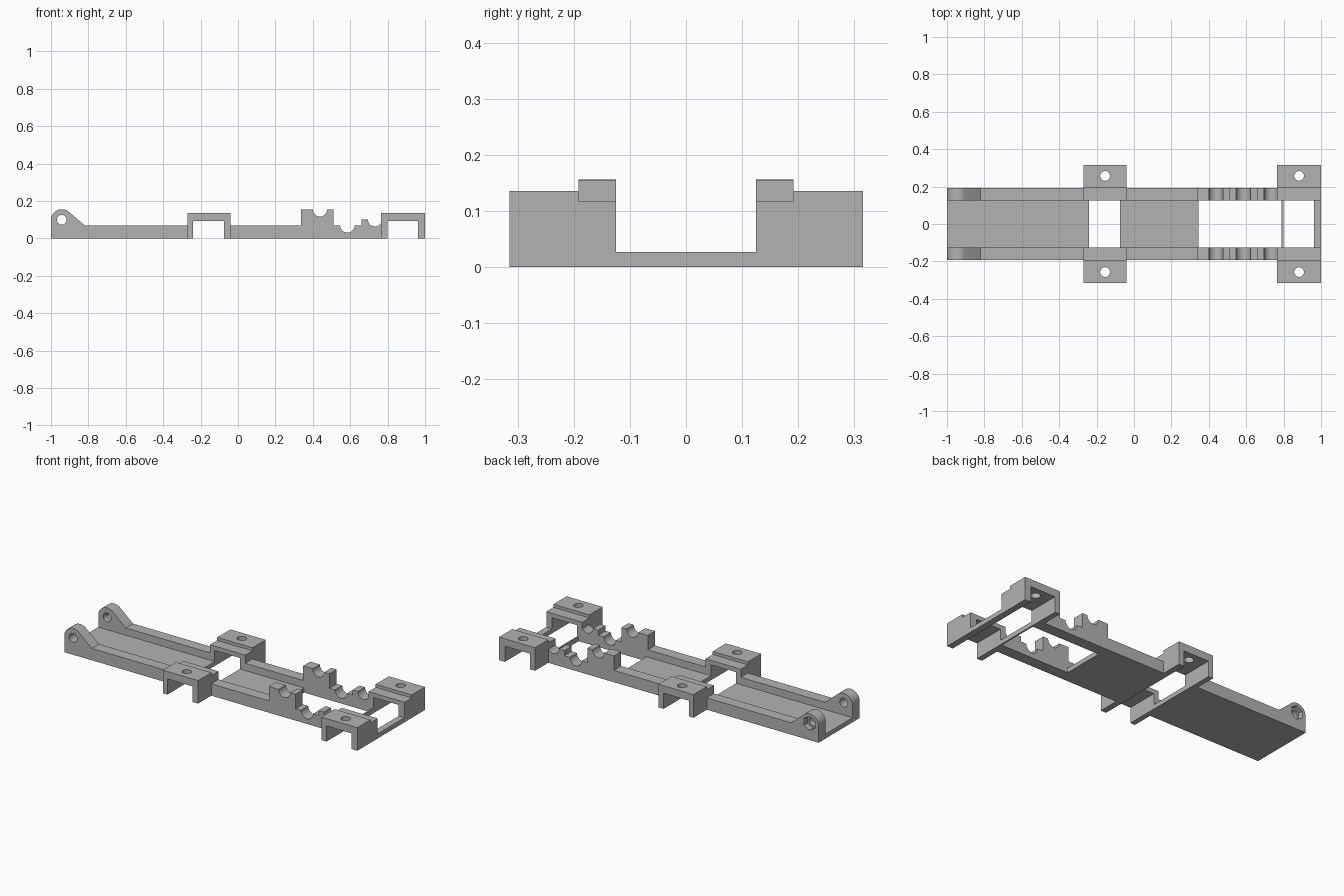
import bpy, bmesh
from math import sin, cos, radians, pi

if "Cube" in bpy.data.objects:
    bpy.data.objects.remove(bpy.data.objects["Cube"])

grey = bpy.data.materials.new("plain_grey")
grey.use_nodes = True
COLOUR = (0.45, 0.45, 0.45, 1)
grey.diffuse_color = COLOUR
grey.node_tree.nodes["Principled BSDF"].inputs["Base Color"].default_value = COLOUR

INNER, OUTER, EDGE = 0.125, 0.192, 0.315   # rail inside, rail outside, tab edge
FLOOR, RAIL, ARCH = 0.027, 0.07, 0.092     # heights
BRACKETS = [(-0.27, -0.24, -0.075, -0.04), (0.765, 0.798, 0.962, 1.0)]


def arc(cx, cz, r, start, end, steps=14):
    angles = [radians(start + (end - start) * i / steps) for i in range(steps + 1)]
    return [(cx + r * cos(a), cz + r * sin(a)) for a in angles]


def extrude(name, points, lo, hi, axis="y"):
    """Solid from a 2D profile, x-z along y or x-y along z."""
    bm = bmesh.new()
    place = (lambda p: (p[0], lo, p[1])) if axis == "y" else (lambda p: (p[0], p[1], lo))
    face = bm.faces.new([bm.verts.new(place(p)) for p in points])
    moved = bmesh.ops.extrude_face_region(bm, geom=[face])["geom"]
    shift = (0, hi - lo, 0) if axis == "y" else (0, 0, hi - lo)
    bmesh.ops.translate(bm, vec=shift, verts=[g for g in moved if isinstance(g, bmesh.types.BMVert)])
    bmesh.ops.recalc_face_normals(bm, faces=bm.faces)
    mesh = bpy.data.meshes.new(name)
    bm.to_mesh(mesh)
    bm.free()
    mesh.materials.append(grey)
    obj = bpy.data.objects.new(name, mesh)
    bpy.context.collection.objects.link(obj)
    return obj


def activate(obj):
    bpy.ops.object.select_all(action="DESELECT")
    obj.select_set(True)
    bpy.context.view_layer.objects.active = obj


def cut(obj, cutter):
    mod = obj.modifiers.new("hole", "BOOLEAN")
    mod.operation, mod.solver, mod.object = "DIFFERENCE", "EXACT", cutter
    activate(obj)
    bpy.ops.object.modifier_apply(modifier=mod.name)
    bpy.data.objects.remove(cutter)


def finish(obj):
    activate(obj)
    bpy.ops.object.shade_smooth_by_angle(angle=radians(30))


def circle(cx, cy, r, sides):
    return [(cx + r * sin(2 * pi * i / sides), cy + r * cos(2 * pi * i / sides)) for i in range(sides)]


def portal(bracket, top):
    """Outline over the bracket, left to right."""
    return [(bracket[0], top), (bracket[3], top)]


def archway(bracket):
    """Opening under the bracket, right to left."""
    a, b = bracket[1], bracket[2]
    return [(b, 0), (b, ARCH), (a, ARCH), (a, 0)]


# Side rail profile: ear, slope, bracket step, bearing posts, end bracket
middle, end = BRACKETS
STEP, POST = 0.118, 0.155
rail = [(-1, 0)] + arc(-0.942, 0.098, 0.058, 180, 49) + [(-0.82, RAIL), (middle[0], RAIL)]
rail += portal(middle, STEP) + [(middle[3], RAIL), (0.337, RAIL), (0.337, POST)]
rail += arc(0.438, POST, 0.038, 180, 360) + [(0.51, POST), (0.51, RAIL)]
rail += arc(0.585, RAIL, 0.039, 180, 360) + [(0.66, RAIL), (0.66, 0.1)]
rail += arc(0.732, 0.1, 0.037, 180, 330) + [(end[0], 0.081)]
rail += portal(end, STEP) + [(1, 0)] + archway(end) + archway(middle)

for side, label in ((-1, "right"), (1, "left")):
    # Rail with pivot hole, and a hexagonal pocket on one outer face
    lo, hi = sorted((side * INNER, side * OUTER))
    body = extrude("front_rail" if side < 0 else "back_rail", rail, lo, hi)
    cut(body, extrude("pin_cutter", circle(-0.942, 0.1, 0.026, 24), lo - 0.05, hi + 0.05))
    if side > 0:
        cut(body, extrude("nut_cutter", circle(-0.942, 0.1, 0.041, 6), hi - 0.03, hi + 0.05))
    finish(body)

    # Arched mounting tabs with screw holes
    for b, place in ((middle, "middle"), (end, "end")):
        lo, hi = sorted((side * OUTER, side * EDGE))
        shape = [(b[0], 0)] + portal(b, 0.136) + [(b[3], 0)] + archway(b)
        tab = extrude(place + ("_front_tab" if side < 0 else "_back_tab"), shape, lo, hi)
        centre = (b[0] + b[3]) / 2
        cut(tab, extrude("screw_cutter", circle(centre, side * 0.257, 0.026, 24), 0.05, 0.2, "z"))
        finish(tab)

# Floor plates and cross bars between the rails
for name, x0, x1 in (("long_floor", -1, middle[1]), ("middle_floor", middle[2], 0.345),
                     ("thin_cross_bar", 0.789, end[1]), ("end_cross_bar", end[2], 1)):
    extrude(name, [(x0, 0), (x1, 0), (x1, FLOOR), (x0, FLOOR)], -INNER, INNER)
